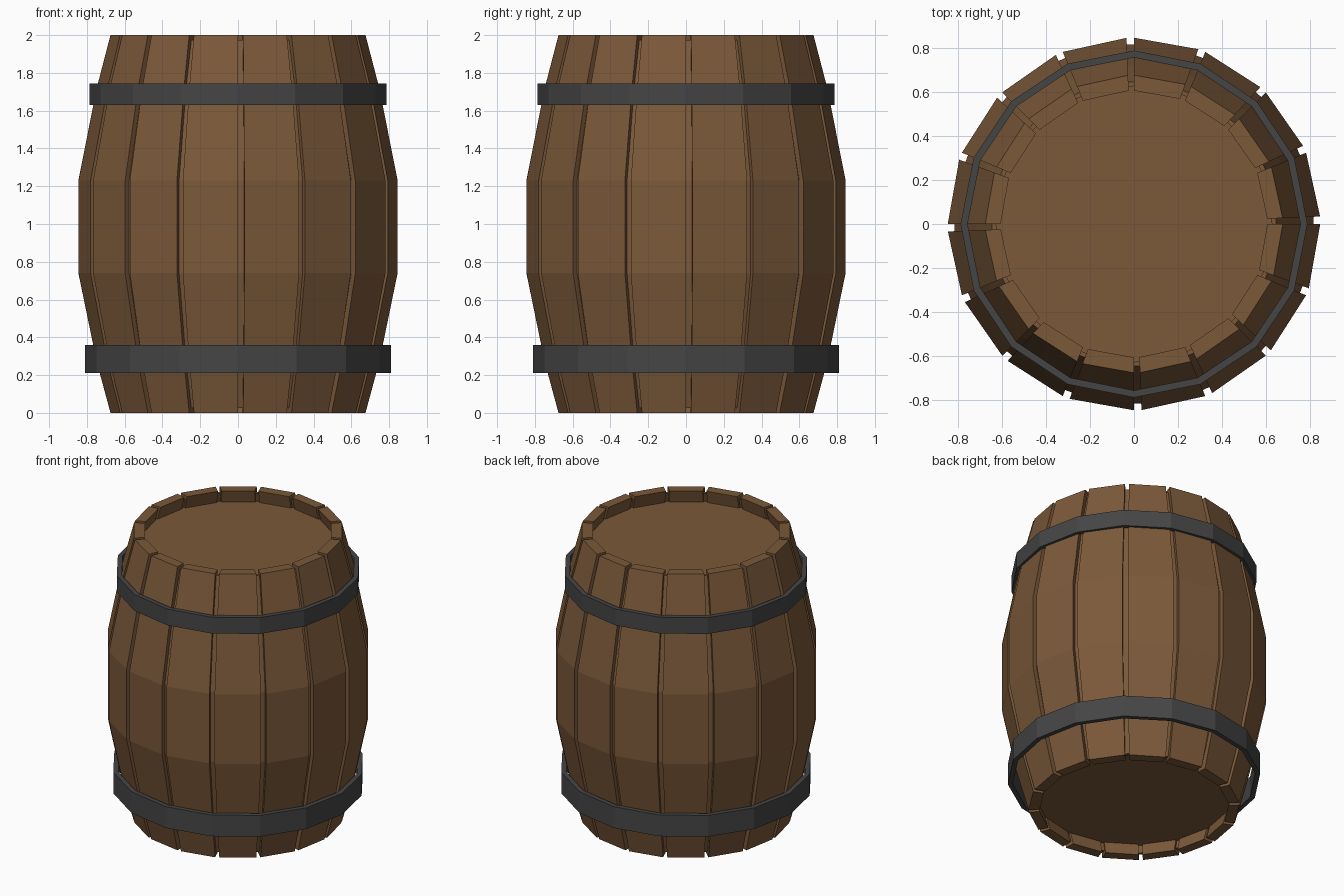
import bpy, bmesh
from math import sin, cos, radians

if "Cube" in bpy.data.objects:
    bpy.data.objects.remove(bpy.data.objects["Cube"])

SIDES = 16
PITCH = 360 / SIDES
GAP = 2.3            # degrees of open groove between staves
LID_DEPTH = 0.09


def material(name, color):
    m = bpy.data.materials.new(name)
    m.diffuse_color = (*color, 1)
    m.use_nodes = True
    m.node_tree.nodes["Principled BSDF"].inputs["Base Color"].default_value = m.diffuse_color
    return m


wood = material("wood", (0.20, 0.10, 0.042))
iron = material("iron", (0.06, 0.06, 0.06))


def sweep(bm, profile, angles, wrap):
    """Sweep a closed (radius, z) profile through the angles with flat facets."""
    rings = [[bm.verts.new((r * cos(radians(a)), r * sin(radians(a)), z))
              for r, z in profile] for a in angles]
    n = len(profile)
    pairs = list(zip(rings, rings[1:] + rings[:1])) if wrap else list(zip(rings, rings[1:]))
    for a, b in pairs:
        for i in range(n):
            j = (i + 1) % n
            bm.faces.new((a[i], b[i], b[j], a[j]))
    if not wrap:
        bm.faces.new(rings[0])
        bm.faces.new(rings[-1])


def finish(bm, name, mat):
    bmesh.ops.recalc_face_normals(bm, faces=bm.faces)
    mesh = bpy.data.meshes.new(name)
    bm.to_mesh(mesh)
    bm.free()
    mesh.materials.append(mat)
    obj = bpy.data.objects.new(name, mesh)
    bpy.context.collection.objects.link(obj)
    return obj


# Bulging outline of the barrel
outline = [(0.675, 0), (0.748, 0.27), (0.845, 0.74),
           (0.845, 1.23), (0.748, 1.72), (0.675, 2)]

# Staves
stave_profile = outline + [(r - 0.07, z) for r, z in reversed(outline)]
bm = bmesh.new()
for k in range(SIDES):
    start = k * PITCH + GAP
    sweep(bm, stave_profile, [start, (k + 1) * PITCH], False)
finish(bm, "staves", wood)

# Thin inner shell forming the groove floors
def inset(d):
    return [(r - d, min(max(z, 0.025), 1.975)) for r, z in outline]

bm = bmesh.new()
angles = [k * PITCH + a for k in range(SIDES) for a in (0, GAP)]
sweep(bm, inset(0.03) + inset(0.05)[::-1], angles, True)
finish(bm, "groove_shell", wood)

# Recessed end boards
for name, z in (("bottom_board", LID_DEPTH), ("top_board", 2 - LID_DEPTH)):
    bm = bmesh.new()
    inner = z + (0.03 if z < 1 else -0.03)
    sweep_ring = [[bm.verts.new((0.645 * cos(radians(a)), 0.645 * sin(radians(a)), h))
                   for a in angles] for h in (z, inner)]
    for ring in sweep_ring:
        bm.faces.new(ring)
    for i in range(len(angles)):
        j = (i + 1) % len(angles)
        bm.faces.new((sweep_ring[0][i], sweep_ring[0][j],
                      sweep_ring[1][j], sweep_ring[1][i]))
    finish(bm, name, wood)

# Iron hoops
for name, r, z0, z1 in (("lower_hoop", 0.81, 0.21, 0.36),
                        ("upper_hoop", 0.787, 1.63, 1.745)):
    bm = bmesh.new()
    sweep(bm, [(r, z0), (r, z1), (r - 0.032, z1), (r - 0.032, z0)],
          [k * PITCH for k in range(SIDES)], True)
    finish(bm, name, iron)
